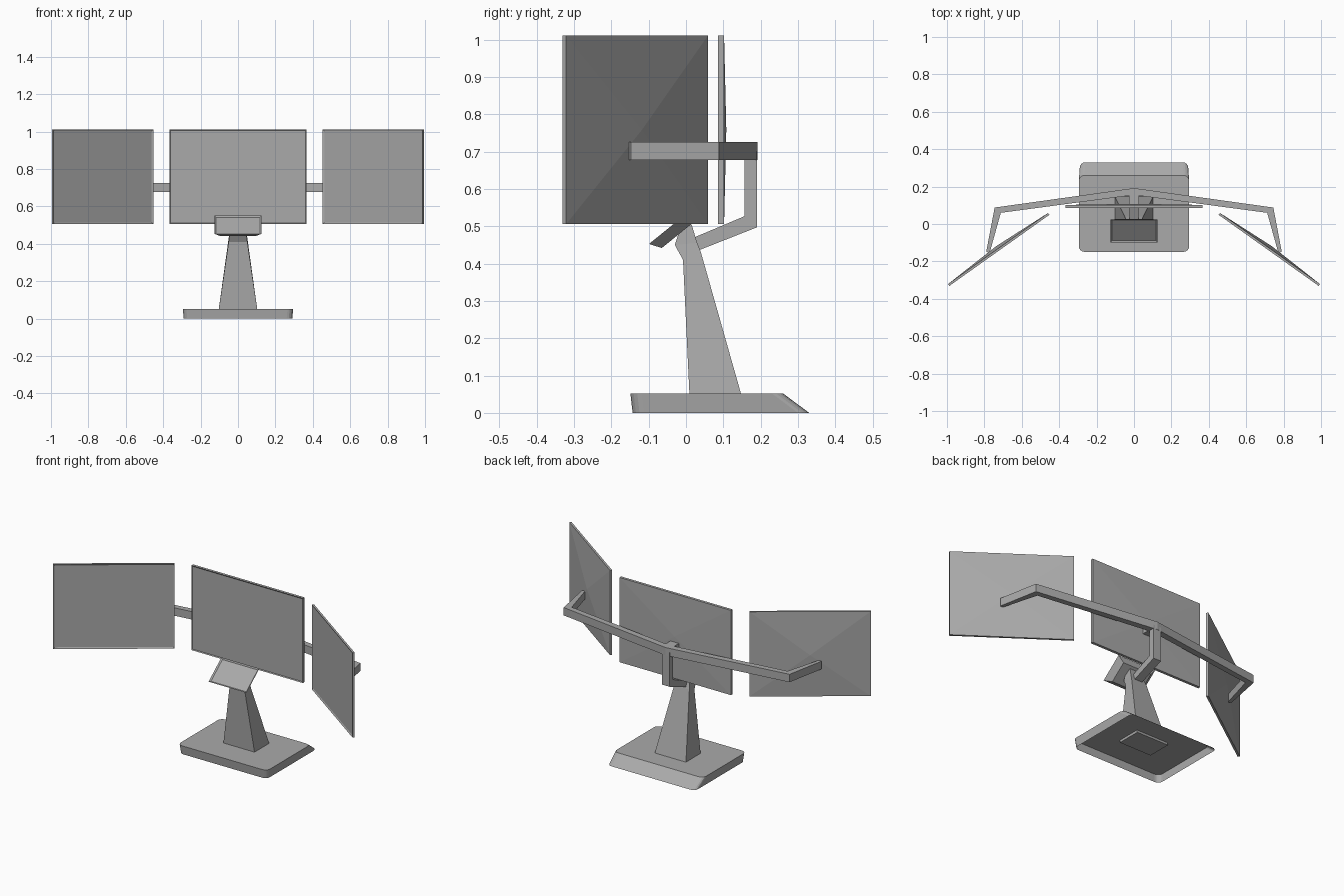
import bpy, bmesh, math
from mathutils import Matrix, Vector

old = bpy.data.objects.get("Cube")
if old:
    bpy.data.objects.remove(old, do_unlink=True)

GREY = (0.4, 0.4, 0.4, 1)
mat = bpy.data.materials.new("mid_grey")
mat.use_nodes = True
mat.diffuse_color = GREY
mat.node_tree.nodes["Principled BSDF"].inputs["Base Color"].default_value = GREY


def finish(name, bm, matrix=Matrix(), fix=True):
    if fix:
        bmesh.ops.recalc_face_normals(bm, faces=bm.faces)
    mesh = bpy.data.meshes.new(name)
    bm.to_mesh(mesh)
    bm.free()
    mesh.materials.append(mat)
    ob = bpy.data.objects.new(name, mesh)
    ob.matrix_world = matrix
    bpy.context.collection.objects.link(ob)
    return ob


def loft(name, rings, cap_first=True):
    """Skin matching rings of points and cap the ends."""
    bm = bmesh.new()
    loops = [[bm.verts.new(p) for p in ring] for ring in rings]
    n = len(loops[0])
    for a, b in zip(loops, loops[1:]):
        for i in range(n):
            j = (i + 1) % n
            bm.faces.new((a[i], a[j], b[j], b[i]))
    if cap_first:
        bm.faces.new(loops[0][::-1])
    bm.faces.new(loops[-1])
    return finish(name, bm, fix=cap_first)


def rect(hw, y0, z0, y1, z1):
    """Cross-section ring symmetric in x."""
    return [(-hw, y0, z0), (hw, y0, z0), (hw, y1, z1), (-hw, y1, z1)]


def rounded(hw, y0, y1, z, r=0.03, steps=4):
    pts = []
    corners = [(hw - r, y0 + r, -90), (hw - r, y1 - r, 0),
               (-hw + r, y1 - r, 90), (-hw + r, y0 + r, 180)]
    for cx, cy, start in corners:
        for k in range(steps + 1):
            a = math.radians(start + 90 * k / steps)
            pts.append((cx + r * math.cos(a), cy + r * math.sin(a), z))
    return pts


# Hollow foot with a sloping rear edge
loft("base", [rounded(0.29, -0.143, 0.33, 0),
              rounded(0.295, -0.149, 0.26, 0.052)], cap_first=False)

# Tapered neck with a forward-leaning head
loft("column", [rect(0.105, 0.01, 0.035, 0.152, 0.035),
                rect(0.05, -0.008, 0.41, 0.04, 0.43),
                rect(0.045, -0.03, 0.45, 0.03, 0.455),
                rect(0.04, -0.01, 0.51, 0.015, 0.505)])


def slab(name, w, h, t, border, depth, bulge, matrix, back=1.0):
    """Panel facing -y with a recessed front and a shallow pointed back."""
    bm = bmesh.new()
    bmesh.ops.create_cube(bm, size=1, matrix=Matrix.Translation((0, t / 2, 0))
                          @ Matrix.Diagonal((w, t, h, 1)))
    front = min(bm.faces, key=lambda f: f.calc_center_median().y)
    rear = max(bm.faces, key=lambda f: f.calc_center_median().y)
    for v in rear.verts:
        v.co.x *= back
        v.co.z *= back
    bmesh.ops.inset_individual(bm, faces=[front], thickness=border)
    for v in front.verts:
        v.co.y += depth
    if bulge:
        tip = bmesh.ops.poke(bm, faces=[rear])["verts"][0]
        tip.co.y += bulge
    return finish(name, bm, matrix)


# Centre screen and the two angled side screens
slab("centre_screen", 0.735, 0.505, 0.016, 0.008, 0.004, 0.006,
     Matrix.Translation((0, 0.086, 0.758)))
for side, label in ((1, "left"), (-1, "right")):
    slab(label + "_screen", 0.656, 0.505, 0.012, 0.012, 0.004, 0.016,
         Matrix.Translation((side * 0.72, -0.141, 0.758))
         @ Matrix.Rotation(math.radians(-35.4 * side), 4, "Z"))

# Small tilted control panel on the head
slab("control_panel", 0.25, 0.157, 0.03, 0.012, 0.006, 0,
     Matrix.Translation((0, -0.038, 0.502))
     @ Matrix.Rotation(math.radians(-51), 4, "X"), back=0.75)

# Cranked bracket rising behind the neck
loft("bracket", [rect(0.025, 0.01, 0.465, 0.02, 0.43),
                 rect(0.025, 0.157, 0.527, 0.19, 0.497),
                 rect(0.025, 0.157, 0.70, 0.19, 0.70)])

# Block joining the bracket to the centre screen
loft("screen_mount", [rect(0.028, 0.1, 0.68, 0.1, 0.725),
                      rect(0.028, 0.17, 0.68, 0.17, 0.725)])


# Horizontal arm bending forward to each side screen
def arm_ring(outer, inner):
    z0, z1 = 0.678, 0.725
    return [(*outer, z0), (*outer, z1), (*inner, z1), (*inner, z0)]


half = [((0.745, 0.088), (0.712, 0.06)), ((0.79, -0.148), (0.772, -0.155))]
right = [arm_ring((-o[0], o[1]), (-i[0], i[1])) for o, i in reversed(half)]
left = [arm_ring(o, i) for o, i in half]
loft("support_arm", right + [arm_ring((0, 0.192), (0, 0.155))] + left)
